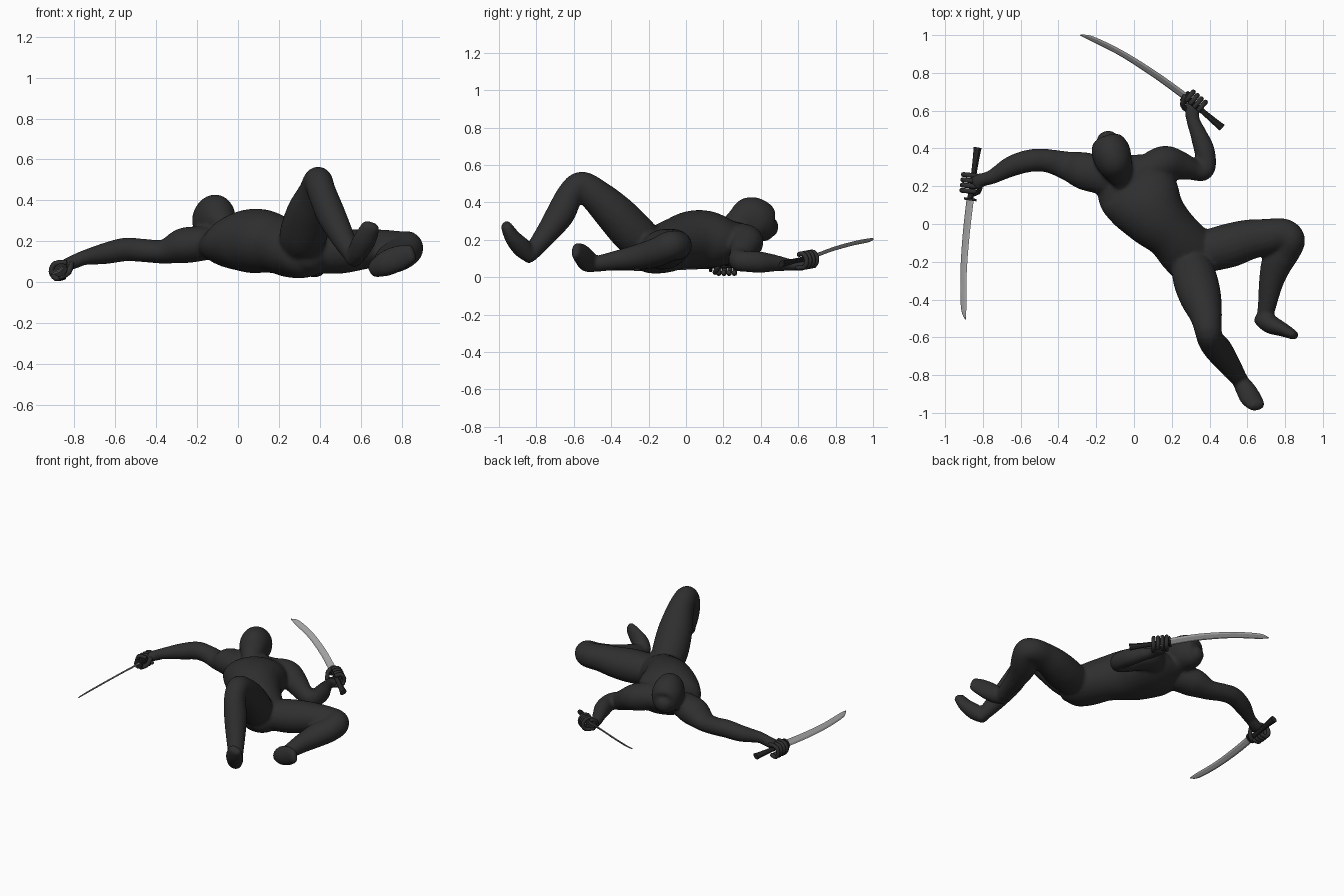
import bpy, bmesh, math
from mathutils import Vector as V


def material(name, c):
    m = bpy.data.materials.new(name)
    m.diffuse_color = (c, c, c, 1)
    return m


CLOTH = material("black cloth", 0.028)
GRIP = material("dark grip", 0.018)
STEEL = material("steel", 0.38)


def spline(p, n):
    """Catmull-Rom interpolation of equal-length tuples."""
    out = []
    for i in range(len(p) - 1):
        q = [p[max(i - 1, 0)], p[i], p[i + 1], p[min(i + 2, len(p) - 1)]]
        for s in range(n):
            t = s / n
            out.append([0.5 * (2 * b + (c - a) * t + (2 * a - 5 * b + 4 * c - d) * t * t
                               + (3 * b - a - 3 * c + d) * t ** 3) for a, b, c, d in zip(*q)])
    return out + [list(p[-1])]


def loft(bm, pts, side=(0, 0, 1), seg=20, n=5, cap=0.6):
    """Closed tube through (x, y, z, half width along side, half depth[, side angle])."""
    st = spline(pts, n)
    rings = []
    for i, s in enumerate(st):
        c = V(s[:3])
        t = (V(st[min(i + 1, len(st) - 1)][:3]) - V(st[max(i - 1, 0)][:3])).normalized()
        ref = V(side)
        if len(s) > 5:
            ref = V((math.cos(math.radians(s[5])), math.sin(math.radians(s[5])), 0))
        u = (ref - t * ref.dot(t)).normalized()
        v = t.cross(u)
        sections = [(0, 1)]
        if cap and i in (0, len(st) - 1):
            e = min(s[3], s[4]) * cap
            sections = [(e * math.sin(k), math.cos(k)) for k in (0, 0.5, 1.0, 1.4)]
            if i == 0:
                sections = [(-d, f) for d, f in reversed(sections)]
        for d, f in sections:
            rings.append([bm.verts.new(c + t * d + f * (u * s[3] * math.cos(a) + v * s[4] * math.sin(a)))
                          for a in (2 * math.pi * k / seg for k in range(seg))])
    for r, q in zip(rings, rings[1:]):
        for k in range(seg):
            bm.faces.new((r[k], r[(k + 1) % seg], q[(k + 1) % seg], q[k]))
    bm.faces.new(rings[0][::-1])
    bm.faces.new(rings[-1])


def finish(name, bm, mat, smooth=True):
    bmesh.ops.recalc_face_normals(bm, faces=bm.faces)
    me = bpy.data.meshes.new(name)
    bm.to_mesh(me)
    bm.free()
    me.materials.append(mat)
    for p in me.polygons:
        p.use_smooth = smooth
    ob = bpy.data.objects.new(name, me)
    bpy.context.collection.objects.link(ob)
    return ob


# Body: overlapping lofts fused into one smooth skin
body = bmesh.new()
# torso
loft(body, [(-.08, .31, .24, .07, .07, 15), (-.05, .27, .21, .17, .09, 15), (0, .2, .19, .21, .125, 18),
            (.06, .11, .2, .2, .155, 25), (.12, .03, .2, .17, .155, 30), (.2, -.05, .18, .145, .14, 36),
            (.27, -.13, .15, .15, .13, 38), (.33, -.2, .13, .14, .11, 38), (.36, -.24, .13, .09, .08, 38)], seg=28)
# hooded head
loft(body, [(-.06, .22, .28, .05, .04, 18), (-.08, .27, .295, .075, .075, 18), (-.105, .33, .31, .097, .118, 18),
            (-.125, .39, .295, .102, .117, 18), (-.14, .44, .27, .08, .085, 18), (-.147, .462, .265, .05, .05, 18)], seg=24)
# outstretched arm
loft(body, [(-.14, .24, .19, .08, .09), (-.26, .28, .18, .088, .1), (-.36, .31, .15, .06, .076),
            (-.46, .335, .155, .057, .062), (-.55, .335, .16, .058, .06), (-.65, .305, .14, .052, .055),
            (-.75, .25, .12, .037, .039), (-.8, .235, .1, .035, .036), (-.84, .22, .085, .03, .048)])
# bent arm
loft(body, [(.08, .28, .2, .09, .09), (.16, .325, .19, .088, .09), (.24, .31, .15, .073, .077),
            (.31, .29, .11, .062, .058), (.365, .28, .09, .057, .052), (.385, .32, .085, .057, .05),
            (.37, .4, .08, .057, .054), (.34, .48, .075, .044, .044), (.31, .56, .065, .032, .036),
            (.31, .63, .06, .026, .046)])
# raised leg and foot
loft(body, [(.3, -.2, .17, .1, .1), (.32, -.28, .235, .117, .115), (.35, -.38, .34, .112, .108),
            (.38, -.48, .435, .087, .09), (.392, -.56, .49, .072, .076), (.41, -.62, .44, .07, .072),
            (.45, -.67, .34, .072, .077), (.5, -.74, .24, .062, .062), (.55, -.81, .15, .047, .047),
            (.57, -.83, .12, .04, .04)], side=(1, 0, 0))
loft(body, [(.56, -.83, .105, .042, .036), (.59, -.875, .155, .052, .052), (.62, -.925, .21, .057, .044),
            (.65, -.962, .275, .046, .03)], side=(1, 0, 0))
# leg folded out to the side and foot
loft(body, [(.36, -.15, .14, .1, .11), (.5, -.115, .15, .108, .117), (.6, -.085, .16, .1, .108),
            (.7, -.068, .17, .088, .096), (.79, -.055, .17, .08, .085), (.83, -.085, .168, .08, .077),
            (.8, -.14, .14, .078, .083), (.76, -.2, .12, .075, .084), (.728, -.3, .1, .063, .067),
            (.71, -.4, .085, .05, .053), (.695, -.48, .07, .042, .045)])
loft(body, [(.665, -.5, .062, .042, .038), (.72, -.53, .09, .062, .05), (.79, -.56, .12, .062, .037),
            (.85, -.59, .142, .045, .025)])
ob = finish("body", body, CLOTH)
rm = ob.modifiers.new("fuse", 'REMESH')
rm.mode = 'VOXEL'
rm.voxel_size = 0.011
rm.use_smooth_shade = True
sm = ob.modifiers.new("soften", 'SMOOTH')
sm.factor = 0.5
sm.iterations = 5


def fingers(name, centre, along, out, up):
    """Four fingers and a thumb curled round a handle running in direction along."""
    bm = bmesh.new()
    c, h, n, w = V(centre), V(along).normalized(), V(out).normalized(), V(up)
    curl = [(-.03, .03), (.025, .035), (.042, 0), (.02, -.037), (-.015, -.037)]
    for o in (-.043, -.015, .013, .041):
        loft(bm, [(*(c + h * o + n * a + w * b), .013, .013) for a, b in curl], side=h, seg=8, n=3)
    thumb = [(-.055, .02, -.02), (-.045, -.02, -.045), (-.005, -.036, -.062)]
    loft(bm, [(*(c + h * o + n * a + w * b), .014, .014) for a, b, o in thumb], side=h, seg=8, n=3)
    finish(name, bm, CLOTH)


fingers("outstretched_fingers", (-.867, .217, .06), (.1, 1, 0), (-1, .1, -.2), (0, 0, 1))
fingers("bent_arm_fingers", (.32, .64, .09), (.2, -.17, -.03), (.65, .76, .1), (0, 0, -1))


def sword(name, blade, pommel, width):
    """Curved blade, guard disc and flared handle."""
    bm = bmesh.new()
    pts = [(*p, a, b) for p, a, b in zip(blade, (.024, .023, .021, .018, .003), (.007, .006, .006, .005, .002))]
    loft(bm, pts, side=width, seg=6, n=6, cap=0)
    finish(name + "_blade", bm, STEEL, False)
    g, e = V(blade[0]), V(pommel)
    d = (e - g).normalized()
    bm = bmesh.new()
    loft(bm, [(*g, .036, .03), (*(g + d * .012), .036, .03)], side=width, seg=16, n=1, cap=0)
    finish(name + "_guard", bm, GRIP, False)
    bm = bmesh.new()
    loft(bm, [(*g, .018, .013), (*g.lerp(e, .5), .016, .012), (*g.lerp(e, .85), .02, .015), (*e, .024, .016)],
         side=width, seg=10, n=3, cap=0)
    finish(name + "_handle", bm, GRIP, False)


sword("low_sword", [(-.868, .125, .06), (-.888, -.05, .052), (-.902, -.25, .047), (-.902, -.44, .05), (-.892, -.505, .056)],
      (-.828, .405, .065), (.8, 0, .6))
sword("raised_sword", [(.265, .68, .11), (.12, .785, .15), (-.06, .9, .182), (-.22, .98, .197), (-.285, 1.0, .2)],
      (.465, .51, .07), (.42, .62, .66))
